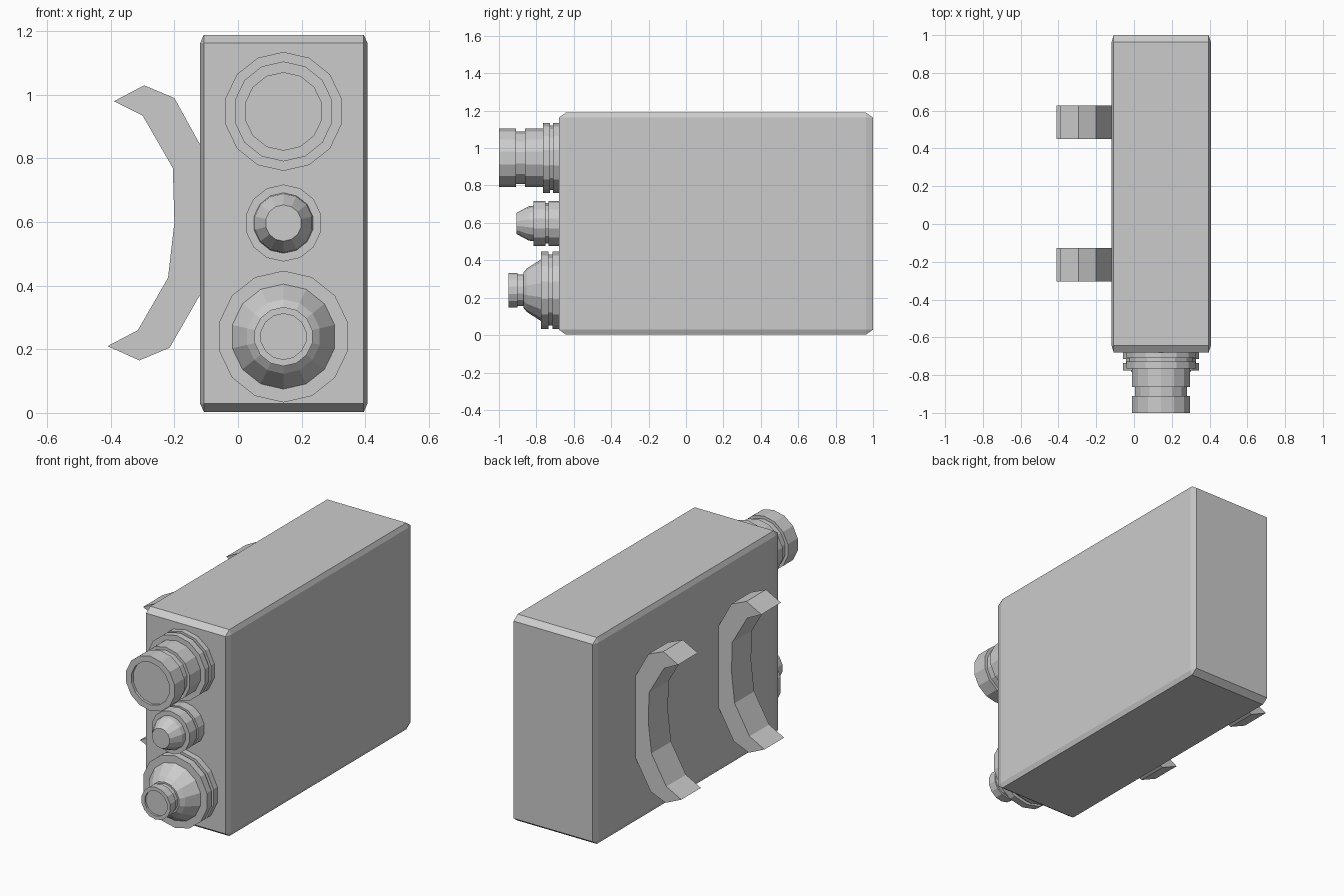
import bpy, bmesh, math

if "Cube" in bpy.data.objects:
    bpy.data.objects.remove(bpy.data.objects["Cube"])

AXIS_X = 0.143
SIDES = 14


def finish(name, bm):
    bmesh.ops.recalc_face_normals(bm, faces=bm.faces)
    mesh = bpy.data.meshes.new(name)
    bm.to_mesh(mesh)
    bm.free()
    obj = bpy.data.objects.new(name, mesh)
    bpy.context.collection.objects.link(obj)
    return obj


def lathe(name, z, profile):
    """Turn (y, radius) stations around a line running along y."""
    bm = bmesh.new()
    rings = []
    for y, r in profile:
        angles = [2 * math.pi * i / SIDES for i in range(SIDES)]
        rings.append([bm.verts.new((AXIS_X + r * math.sin(a), y, z + r * math.cos(a)))
                      for a in angles])
    for a, b in zip(rings, rings[1:]):
        for i in range(SIDES):
            j = (i + 1) % SIDES
            bm.faces.new((a[i], a[j], b[j], b[i]))
    bm.faces.new(rings[0])
    bm.faces.new(rings[-1])
    return finish(name, bm)


def extrude_y(name, outline, y0, y1):
    """Extrude an (x, z) outline from y0 to y1."""
    bm = bmesh.new()
    face = bm.faces.new([bm.verts.new((x, y0, z)) for x, z in outline])
    new = bmesh.ops.extrude_face_region(bm, geom=[face])["geom"]
    bmesh.ops.translate(bm, vec=(0, y1 - y0, 0),
                        verts=[v for v in new if isinstance(v, bmesh.types.BMVert)])
    return finish(name, bm)


# Main housing: the bevel stretches with the box proportions
bpy.ops.mesh.primitive_cube_add(size=1, location=(0.144, 0.16, 0.596))
housing = bpy.context.object
housing.name = "housing"
housing.scale = (0.526, 1.68, 1.186)
bevel = housing.modifiers.new("edge_chamfer", "BEVEL")
bevel.width = 0.022
bevel.segments = 1

# Large upper connector with a recessed end
lathe("upper_connector", 0.948, [
    (-0.66, 0.187), (-0.71, 0.187), (-0.71, 0.172), (-0.728, 0.172),
    (-0.728, 0.187), (-0.765, 0.187), (-0.765, 0.157), (-0.862, 0.157),
    (-0.862, 0.14), (-0.91, 0.14), (-0.91, 0.157), (-1.0, 0.157),
    (-1.0, 0.122), (-0.985, 0.122)])

# Small middle connector with a tapered tip
lathe("middle_connector", 0.597, [
    (-0.66, 0.121), (-0.735, 0.121), (-0.735, 0.108), (-0.75, 0.108),
    (-0.75, 0.121), (-0.815, 0.121), (-0.815, 0.095), (-0.84, 0.092),
    (-0.905, 0.057)])

# Lower connector with a cone and a narrow recessed nozzle
lathe("lower_connector", 0.24, [
    (-0.66, 0.207), (-0.715, 0.207), (-0.715, 0.19), (-0.735, 0.19),
    (-0.735, 0.207), (-0.775, 0.207), (-0.775, 0.165), (-0.85, 0.117),
    (-0.87, 0.093), (-0.87, 0.084), (-0.9, 0.084), (-0.9, 0.093),
    (-0.95, 0.093), (-0.95, 0.072), (-0.938, 0.072)])

# Two mounting clips on the left side
clip = [(-0.39, 0.98), (-0.295, 1.03), (-0.2, 0.99), (-0.12, 0.845), (-0.09, 0.78),
        (-0.09, 0.43), (-0.12, 0.37), (-0.215, 0.205), (-0.31, 0.165), (-0.41, 0.21),
        (-0.315, 0.26), (-0.22, 0.425), (-0.2, 0.6), (-0.205, 0.77), (-0.3, 0.935)]
for name, y0 in (("front_clip", -0.305), ("rear_clip", 0.45)):
    extrude_y(name, clip, y0, y0 + 0.178)
